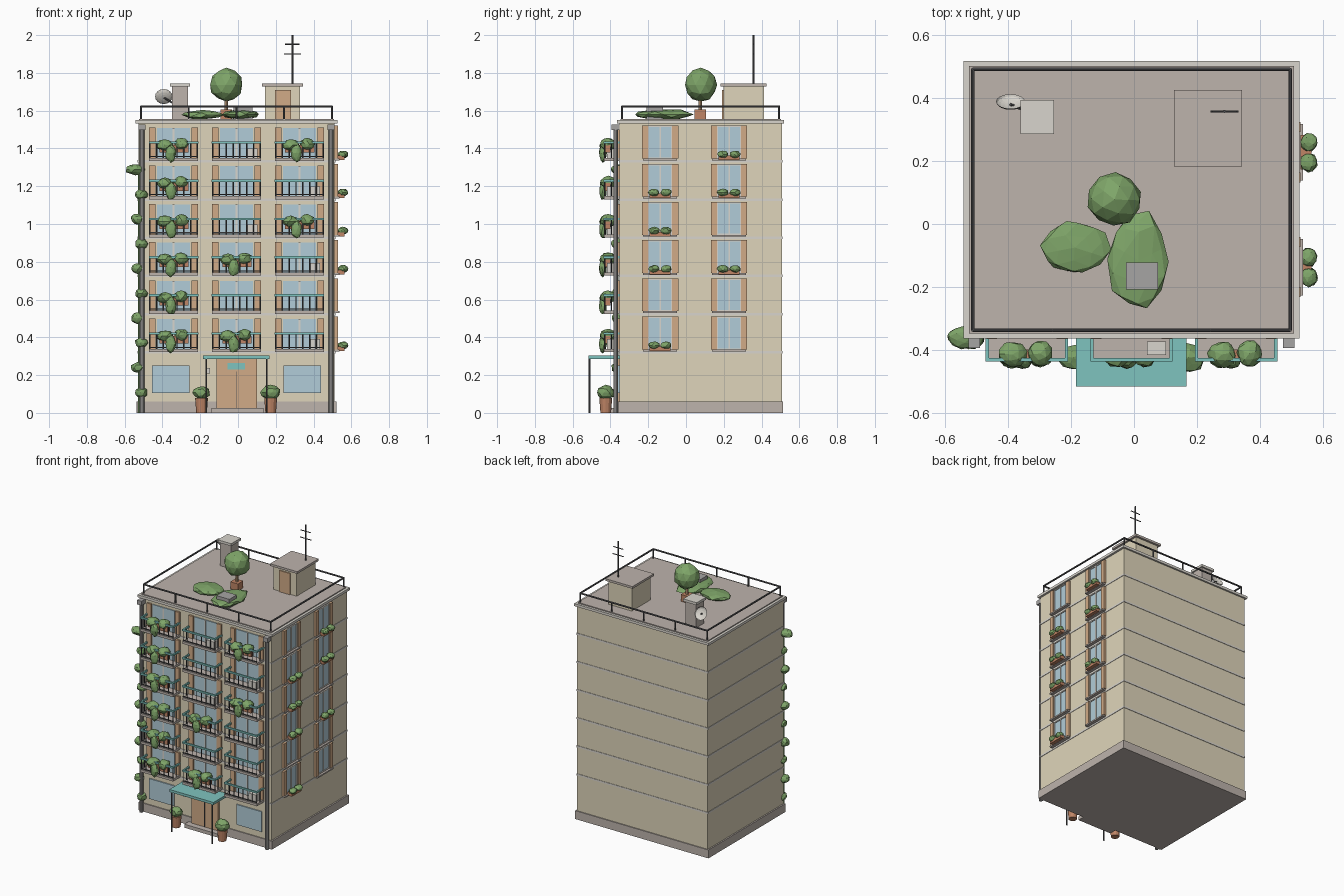
import bpy, bmesh, math, random
from mathutils import Matrix, Vector

if "Cube" in bpy.data.objects:
    bpy.data.objects.remove(bpy.data.objects["Cube"])

random.seed(4)
CX, CY = -0.008, 0.077          # building centre
FRONT, RIGHT = CY - 0.43, CX + 0.52
parts = {}


def srgb(r, g, b):
    return tuple((c / 255) ** 2.2 for c in (r, g, b)) + (1.0,)


COLOURS = {
    "wall": srgb(222, 212, 185), "stone": srgb(188, 178, 171), "wood": srgb(208, 170, 134),
    "teal": srgb(126, 194, 189), "glass": srgb(176, 203, 215), "leaf": srgb(125, 163, 104),
    "metal": srgb(88, 88, 90), "pale": srgb(216, 212, 204), "clay": srgb(190, 132, 102),
    "grey": srgb(165, 163, 162),
}


def bm_for(name, colour):
    if name not in parts:
        parts[name] = (bmesh.new(), colour)
    return parts[name][0]


def box(name, colour, x0, x1, y0, y1, z0, z1):
    m = Matrix.Translation(((x0 + x1) / 2, (y0 + y1) / 2, (z0 + z1) / 2))
    m = m @ Matrix.Diagonal((x1 - x0, y1 - y0, z1 - z0, 1))
    bmesh.ops.create_cube(bm_for(name, colour), size=1, matrix=m)


def ring_box(name, colour, hx, hy, z0, z1):
    box(name, colour, CX - hx, CX + hx, CY - hy, CY + hy, z0, z1)


def rod(name, colour, a, b, r, n=8, r2=None):
    a, b = Vector(a), Vector(b)
    d = b - a
    m = Matrix.Translation((a + b) / 2) @ d.to_track_quat('Z', 'Y').to_matrix().to_4x4()
    bmesh.ops.create_cone(bm_for(name, colour), cap_ends=True, segments=n, radius1=r,
                          radius2=r if r2 is None else r2, depth=d.length, matrix=m)


def blob(name, loc, size, rough=0.1):
    bm = bm_for(name, "leaf")
    spin = Matrix.Rotation(random.uniform(0, 6.28), 4, 'Z')
    m = Matrix.Translation(loc) @ Matrix.Diagonal((*size, 1)) @ spin
    verts = bmesh.ops.create_icosphere(bm, subdivisions=2, radius=1, matrix=m)["verts"]
    c = Vector(loc)
    for v in verts:
        v.co = c + (v.co - c) * random.uniform(1 - rough, 1 + rough)


def level(i):
    return 0.322 + 0.2022 * i


# Main block, plinth, floor bands and roof slab
ring_box("walls", "wall", 0.52, 0.43, 0.03, 1.54)
ring_box("plinth", "stone", 0.53, 0.437, 0.0, 0.06)
for i in range(6):
    ring_box("floor_bands", "pale", 0.523, 0.433, level(i) - 0.008, level(i) + 0.005)
ring_box("cornice", "pale", 0.535, 0.442, 1.532, 1.55)
ring_box("roof_deck", "stone", 0.517, 0.425, 1.545, 1.557)

# Front balconies with tall windows and shutters
for i in range(6):
    z = level(i)
    for col in (-1, 0, 1):
        x = CX + 0.333 * col
        y1, y0 = FRONT, -0.435
        box("balcony_windows", "glass", x - 0.088, x + 0.088, y1 - 0.006, y1 + 0.01, z + 0.015, z + 0.175)
        box("window_mullions", "pale", x - 0.005, x + 0.005, y1 - 0.01, y1, z + 0.015, z + 0.175)
        for s in (-1, 1):
            box("balcony_shutters", "wood", x + s * 0.112 - 0.017, x + s * 0.112 + 0.017,
                y1 - 0.013, y1, z + 0.015, z + 0.178)
            xs = x + s * 0.126
            box("balcony_rails", "teal", xs - 0.005, xs + 0.005, y0, y1, z + 0.092, z + 0.104)
            rod("balcony_bars", "metal", (xs, y0 + 0.04, z), (xs, y0 + 0.04, z + 0.095), 0.003, 4)
        box("balcony_slabs", "stone", x - 0.13, x + 0.13, y0, y1, z, z + 0.017)
        box("balcony_rails", "teal", x - 0.131, x + 0.131, y0 - 0.002, y0 + 0.009, z + 0.092, z + 0.104)
        box("balcony_bars", "metal", x - 0.128, x + 0.128, y0 + 0.001, y0 + 0.006, z + 0.022, z + 0.028)
        for k in range(8):
            xb = x - 0.126 + 0.036 * k
            rod("balcony_bars", "metal", (xb, y0 + 0.004, z + 0.01), (xb, y0 + 0.004, z + 0.095), 0.0035, 4)

# Balcony planters with trailing plants (floor, column)
planted = [(i, -1) for i in range(6)] + [(0, 0), (2, 0), (3, 1), (5, 1)]
for i, col in planted:
    x, z = CX + 0.333 * col, level(i)
    box("balcony_planters", "clay", x - 0.075, x + 0.08, -0.43, -0.40, z + 0.045, z + 0.085)
    blob("balcony_plants", (x - 0.045, -0.415, z + 0.085), (0.046, 0.042, 0.03))
    blob("balcony_plants", (x + 0.042, -0.412, z + 0.09), (0.04, 0.042, 0.032))
    blob("balcony_plants", (x - 0.015, -0.44, z + 0.042), (0.029, 0.02, 0.047))

# Air conditioners on balconies
for i, col in [(5, 0), (3, 0), (4, 1), (2, 1), (0, 1)]:
    x, z = CX + 0.333 * col, level(i)
    box("air_conditioners", "pale", x + 0.05, x + 0.11, -0.417, -0.373, z + 0.017, z + 0.068)

# Right side windows, shutters, sills and flower boxes
for i in range(6):
    z = level(i)
    for j, y in enumerate((-0.137, 0.228)):
        box("side_windows", "glass", RIGHT - 0.01, RIGHT + 0.006, y - 0.062, y + 0.062, z + 0.018, z + 0.182)
        for z0, z1, a, b in ((0.012, 0.02, -0.066, 0.066), (0.18, 0.188, -0.066, 0.066),
                             (0.015, 0.185, -0.066, -0.058), (0.015, 0.185, 0.058, 0.066),
                             (0.015, 0.185, -0.004, 0.004)):
            box("side_frames", "pale", RIGHT, RIGHT + 0.011, y + a, y + b, z + z0, z + z1)
        for s in (-1, 1):
            box("side_shutters", "wood", RIGHT, RIGHT + 0.017, y + s * 0.08 - 0.016, y + s * 0.08 + 0.016,
                z + 0.014, z + 0.188)
        box("side_sills", "stone", RIGHT, RIGHT + 0.026, y - 0.09, y + 0.09, z + 0.004, z + 0.014)
        if (i, j) in ((0, 0), (2, 0), (3, 0), (4, 0), (2, 1), (4, 1), (5, 1)):
            box("flower_boxes", "clay", RIGHT + 0.018, RIGHT + 0.052, y - 0.055, y + 0.055, z + 0.006, z + 0.03)
            for s in (-1, 1):
                blob("flower_box_plants", (RIGHT + 0.044, y + s * 0.032, z + 0.036), (0.027, 0.03, 0.02))

# Entrance: step, door, canopy on poles, shop windows, door panel
box("entrance_step", "stone", -0.14, 0.135, -0.41, FRONT, 0, 0.025)
box("entrance_door", "wood", -0.113, 0.1, FRONT - 0.016, FRONT, 0.025, 0.285)
box("door_split", "metal", -0.009, -0.005, FRONT - 0.018, FRONT, 0.025, 0.22)
box("door_light", "teal", -0.055, 0.037, FRONT - 0.02, FRONT, 0.23, 0.265)
box("entrance_canopy", "teal", -0.184, 0.167, -0.517, FRONT, 0.286, 0.304)
box("door_panel", "pale", -0.168, -0.148, FRONT - 0.03, FRONT, 0.208, 0.238)
for x in (-0.168, 0.152):
    rod("canopy_poles", "metal", (x, -0.51, 0), (x, -0.51, 0.29), 0.005)
for x in (-0.356, 0.34):
    box("shop_windows", "glass", x - 0.1, x + 0.1, FRONT - 0.008, FRONT + 0.01, 0.105, 0.25)

# Entrance pots with shrubs
for x, r in ((-0.193, 0.046), (0.173, 0.054)):
    rod("entrance_pots", "clay", (x, -0.425, 0), (x, -0.425, 0.078), 0.028, 12, 0.034)
    blob("entrance_shrubs", (x, -0.425, 0.108), (r, r * 0.85, r * 0.72))

# Drainpipes with hopper heads
for s in (-1, 1):
    x = CX + 0.5 * s
    rod("drainpipes", "grey", (x, -0.372, 0), (x, -0.372, 1.51), 0.013, 10)
    box("pipe_heads", "grey", x - 0.018, x + 0.018, -0.395, FRONT, 1.497, 1.528)

# Climbing plant up the left front corner
rod("vine_stem", "leaf", (-0.525, -0.362, 0), (-0.525, -0.362, 1.29), 0.005, 5)
for k in range(10):
    big = 1.5 if k == 9 else 1.0
    blob("vine_leaves", (-0.522 + 0.01 * (-1) ** k - 0.012 * (k == 9), -0.36, 0.108 + 0.1312 * k),
         (0.034 * big, 0.036, 0.029))

# Roof railing
for sy in (-1, 1):
    y = CY + 0.415 * sy
    rod("roof_railing", "metal", (CX - 0.505, y, 1.622), (CX + 0.505, y, 1.622), 0.006)
    for k in range(5):
        x = CX - 0.505 + 0.2525 * k
        rod("roof_railing", "metal", (x, y, 1.55), (x, y, 1.625), 0.005)
for sx in (-1, 1):
    x = CX + 0.505 * sx
    rod("roof_railing", "metal", (x, CY - 0.415, 1.622), (x, CY + 0.415, 1.622), 0.006)

# Stair hut with door and antenna
box("stair_hut", "wall", 0.143, 0.328, 0.198, 0.412, 1.55, 1.73)
box("hut_roof", "stone", 0.127, 0.343, 0.183, 0.427, 1.727, 1.743)
box("hut_door", "wood", 0.195, 0.28, 0.19, 0.2, 1.557, 1.71)
rod("antenna", "metal", (0.288, 0.358, 1.74), (0.288, 0.358, 2.0), 0.005)
for z, w in ((1.952, 0.038), (1.9, 0.045)):
    rod("antenna", "metal", (0.288 - w, 0.358, z), (0.288 + w, 0.358, z), 0.0035, 6)

# Chimney and satellite dish (open bowl)
box("chimney", "stone", -0.35, -0.265, 0.298, 0.384, 1.55, 1.73)
box("chimney_cap", "pale", -0.361, -0.254, 0.286, 0.395, 1.727, 1.745)
dish = bm_for("satellite_dish", "pale")
tilt = Matrix.Translation((-0.393, 0.39, 1.675)) @ Matrix.Rotation(math.radians(-60), 4, 'X')
bmesh.ops.create_uvsphere(dish, u_segments=16, v_segments=8, radius=1)
bmesh.ops.delete(dish, geom=[v for v in dish.verts if v.co.z > 0.01], context='VERTS')
bmesh.ops.transform(dish, matrix=tilt @ Matrix.Diagonal((0.046, 0.046, 0.016, 1)), verts=dish.verts)
rod("dish_arm", "metal", (-0.393, 0.38, 1.67), (-0.345, 0.36, 1.64), 0.005, 6)

# Roof garden: tree in a pot, two flat shrub beds, ventilation unit
box("tree_pot", "clay", -0.093, -0.032, 0.045, 0.105, 1.555, 1.607)
rod("tree_trunk", "wood", (-0.062, 0.076, 1.6), (-0.062, 0.076, 1.67), 0.01)
blob("tree_crown", (-0.062, 0.078, 1.737), (0.086, 0.086, 0.088), 0.05)
blob("shrub_beds", (-0.188, -0.075, 1.578), (0.108, 0.085, 0.024))
blob("shrub_beds", (0.014, -0.116, 1.58), (0.095, 0.158, 0.027))
box("vent_unit", "grey", -0.025, 0.076, -0.208, -0.123, 1.557, 1.622)

# Turn each part into an object with its colour
mats = {}
for key, rgba in COLOURS.items():
    mats[key] = bpy.data.materials.new(key)
    mats[key].diffuse_color = rgba
for name, (bm, colour) in parts.items():
    mesh = bpy.data.meshes.new(name)
    bm.to_mesh(mesh)
    bm.free()
    mesh.materials.append(mats[colour])
    bpy.context.collection.objects.link(bpy.data.objects.new(name, mesh))

for m in bpy.data.materials:
    if m.users and not m.is_grease_pencil:
        m.use_nodes = True
        m.node_tree.nodes["Principled BSDF"].inputs["Base Color"].default_value = m.diffuse_color
